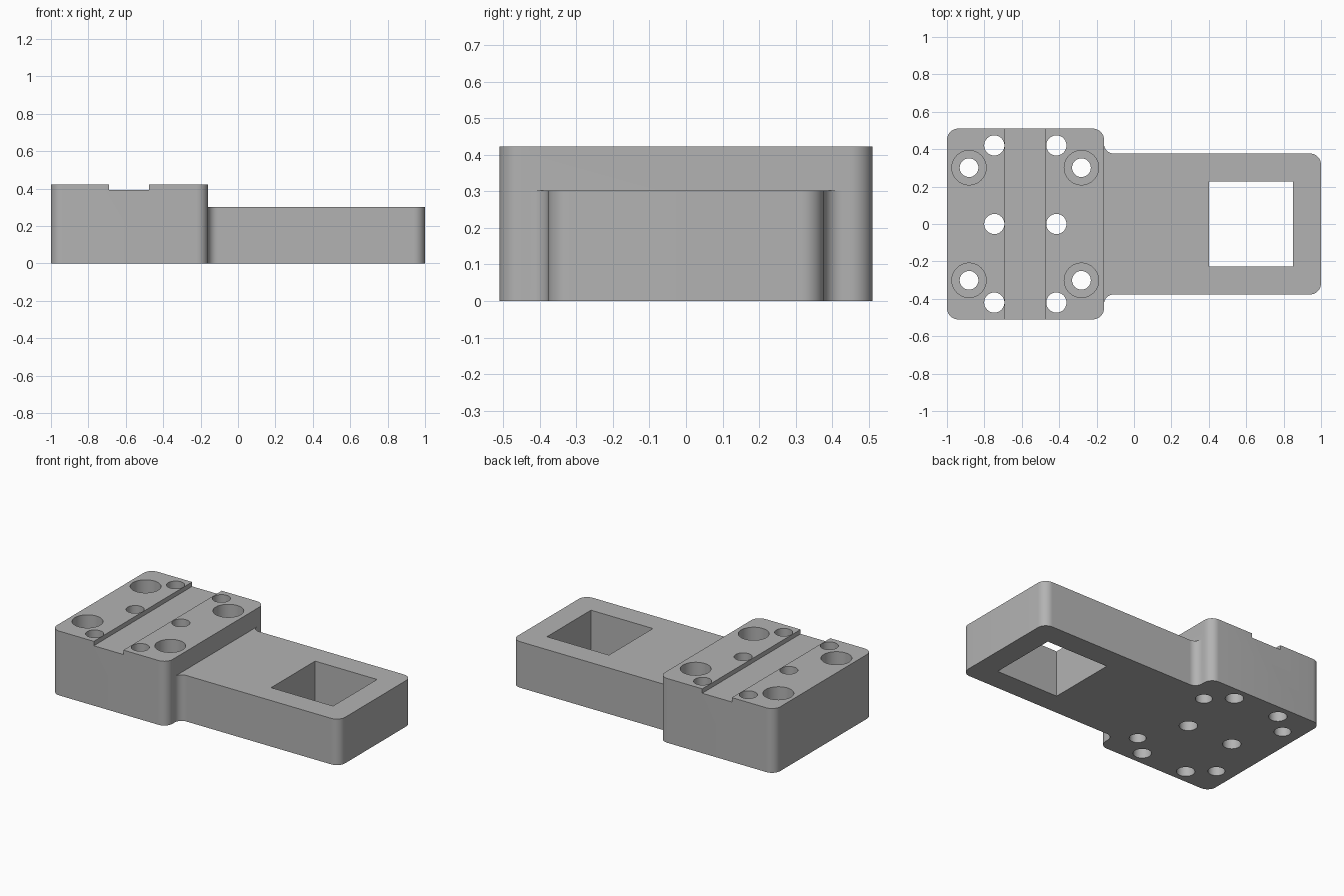
import bpy, bmesh, math
from mathutils import Vector

if "Cube" in bpy.data.objects:
    bpy.data.objects.remove(bpy.data.objects["Cube"], do_unlink=True)

BLOCK_END, BLOCK_Y, BLOCK_TOP = -0.16, 0.51, 0.422
ARM_Y, ARM_TOP = 0.377, 0.302


def rounded(corners, steps=10):
    """Round each (x, y, radius) right-angled corner of an outline."""
    pts = []
    for i, (x, y, r) in enumerate(corners):
        p = Vector((x, y))
        a = (Vector(corners[i - 1][:2]) - p).normalized()
        b = (Vector(corners[(i + 1) % len(corners)][:2]) - p).normalized()
        centre = p + (a + b) * r
        for k in range(steps + 1):
            t = math.pi / 2 * k / steps
            pts.append(centre - b * r * math.cos(t) - a * r * math.sin(t))
    return pts


def prism(name, pts, z0, z1):
    """Extrude a flat outline from z0 to z1."""
    bm = bmesh.new()
    face = bm.faces.new([bm.verts.new((x, y, z0)) for x, y in pts])
    top = bmesh.ops.extrude_face_region(bm, geom=[face])["geom"]
    verts = [v for v in top if isinstance(v, bmesh.types.BMVert)]
    bmesh.ops.translate(bm, verts=verts, vec=(0, 0, z1 - z0))
    bmesh.ops.recalc_face_normals(bm, faces=bm.faces)
    mesh = bpy.data.meshes.new(name)
    bm.to_mesh(mesh)
    bm.free()
    obj = bpy.data.objects.new(name, mesh)
    bpy.context.collection.objects.link(obj)
    return obj


def rect(x0, x1, y):
    return [(x0, -y), (x1, -y), (x1, y), (x0, y)]


def circle(x, y, r, n=40):
    return [(x + r * math.cos(math.tau * k / n), y + r * math.sin(math.tau * k / n))
            for k in range(n)]


# Bracket body: wide clamp block with a narrower arm, blended by fillets
half = [(-1, -BLOCK_Y, 0.06), (BLOCK_END, -BLOCK_Y, 0.06),
        (BLOCK_END, -ARM_Y, 0.05), (1, -ARM_Y, 0.06)]
outline = rounded(half + [(x, -y, r) for x, y, r in reversed(half)])
body = prism("mounting_bracket", outline, 0, BLOCK_TOP)

# Step down to the arm, cross groove and square window
cutters = [
    prism("arm_step_cutter", rect(BLOCK_END, 1.2, 0.7), ARM_TOP, 0.6),
    prism("groove_cutter", rect(-0.69, -0.475, 0.7), 0.393, 0.6),
    prism("window_cutter", rect(0.4, 0.85, 0.228), -0.1, 0.6),
]
# Plain through holes
for x in (-0.747, -0.415):
    for y in (-0.42, 0, 0.42):
        cutters.append(prism("hole_cutter", circle(x, y, 0.054), -0.1, 0.6))
# Counterbored screw holes
for x in (-0.882, -0.281):
    for y in (-0.301, 0.301):
        cutters.append(prism("screw_hole_cutter", circle(x, y, 0.05), -0.1, 0.6))
        cutters.append(prism("counterbore_cutter", circle(x, y, 0.092), 0.2, 0.6))

bpy.ops.object.select_all(action="DESELECT")
bpy.context.view_layer.objects.active = body
body.select_set(True)
for cutter in cutters:
    cutter.hide_render = True
    mod = body.modifiers.new(cutter.name, "BOOLEAN")
    mod.operation, mod.solver, mod.object = "DIFFERENCE", "EXACT", cutter
    bpy.ops.object.modifier_apply(modifier=mod.name)
    bpy.data.objects.remove(cutter, do_unlink=True)

# Single grey finish
grey = bpy.data.materials.new("plain_grey")
grey.use_nodes = True
colour = (0.45, 0.45, 0.45, 1)
grey.diffuse_color = colour
grey.node_tree.nodes["Principled BSDF"].inputs["Base Color"].default_value = colour
body.data.materials.clear()
body.data.materials.append(grey)
bpy.ops.object.shade_smooth_by_angle(angle=math.radians(30))
